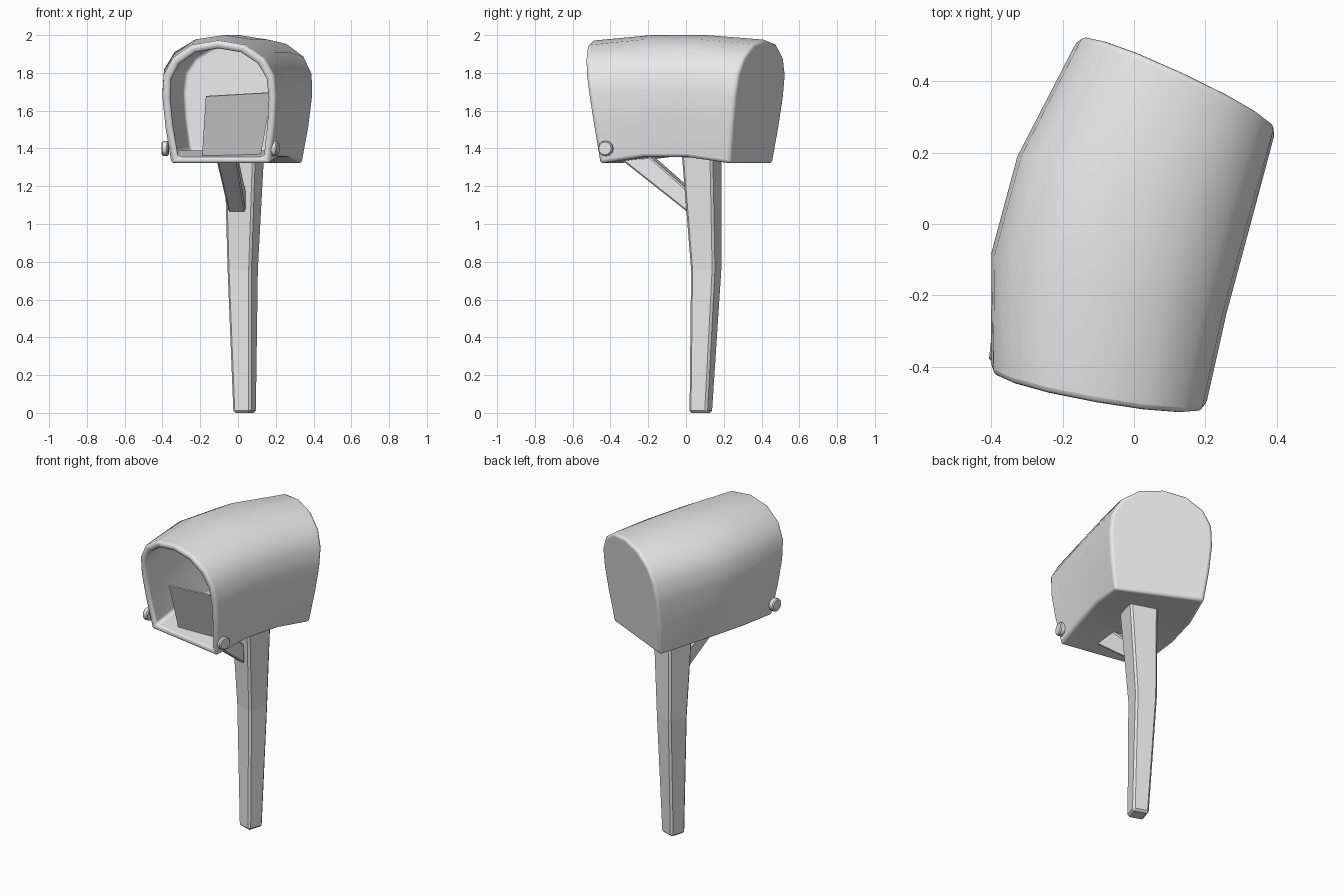
import bpy, bmesh, math
from mathutils import Vector, Matrix

cube = bpy.data.objects.get("Cube")
if cube:
    bpy.data.objects.remove(cube)

grey = bpy.data.materials.new("plain_grey")
grey.use_nodes = True
grey.diffuse_color = (0.8, 0.8, 0.8, 1)
grey.node_tree.nodes["Principled BSDF"].inputs["Base Color"].default_value = (0.8, 0.8, 0.8, 1)


def finish(name, bm, bevel=0, segments=1, smooth=None):
    bmesh.ops.recalc_face_normals(bm, faces=bm.faces)
    mesh = bpy.data.meshes.new(name)
    bm.to_mesh(mesh)
    bm.free()
    mesh.materials.append(grey)
    obj = bpy.data.objects.new(name, mesh)
    bpy.context.collection.objects.link(obj)
    if bevel:
        mod = obj.modifiers.new("Bevel", 'BEVEL')
        mod.width = bevel
        mod.segments = segments
        mod.limit_method = 'ANGLE'
        mod.angle_limit = math.radians(42)
    if smooth:
        bpy.ops.object.select_all(action='DESELECT')
        obj.select_set(True)
        bpy.context.view_layer.objects.active = obj
        bpy.ops.object.shade_smooth_by_angle(angle=math.radians(smooth))
    return obj


def loft(bm, rings):
    """Skin a list of closed rings, capping the first and last."""
    loops = [[bm.verts.new(p) for p in ring] for ring in rings]
    n = len(loops[0])
    for a, b in zip(loops, loops[1:]):
        for i in range(n):
            bm.faces.new((a[i], a[(i + 1) % n], b[(i + 1) % n], b[i]))
    bm.faces.new(loops[0])
    bm.faces.new(loops[-1])


# Arched mailbox body, bent along its length, with an open cavity at the front
HALF = [(0.87, 0), (0.96, 0.3), (1, 0.54), (0.97, 0.72), (0.8, 0.86), (0.46, 0.965)]
PROFILE = HALF + [(0, 1)] + [(-u, v) for u, v in reversed(HALF)]

# centre x, centre y, turn in degrees, half width, bottom, top, lean
STATIONS = [
    (-0.10, -0.46, -10, 0.305, 1.32, 1.97, -0.145),
    (-0.07, -0.165, -14.5, 0.34, 1.355, 2.0, -0.05),
    (0.0, 0.095, -16, 0.34, 1.355, 2.0, 0.04),
    (0.12, 0.39, -25, 0.305, 1.32, 1.975, 0.13),
]


def section(station, wall=0):
    x, y, turn, half, low, high, lean = station
    half, low, high = half - wall, low + wall * 0.8, high - wall
    rot = Matrix.Rotation(math.radians(turn), 3, 'Z')
    ring = []
    for u, v in PROFILE:
        z = low + v * (high - low)
        p = rot @ Vector((u * half, lean * (z - 1.68), 0))
        ring.append((p.x + x, p.y + y, z))
    return ring


bm = bmesh.new()
inner = [section(s, 0.042) for s in reversed(STATIONS[:3])]
outer = [section(s) for s in STATIONS]
loft(bm, inner + outer)
finish("mailbox_body", bm, 0.022, 3, 40)

# Hinge knobs on both sides of the opening
for name, pos, turn in (("left_knob", (0.195, -0.425, 1.4), -14),
                        ("right_knob", (-0.385, -0.345, 1.4), -6)):
    bm = bmesh.new()
    bmesh.ops.create_cone(bm, cap_ends=True, segments=12, radius1=0.04, radius2=0.04, depth=0.035)
    bm.transform(Matrix.Translation(pos) @ Matrix.Rotation(math.radians(turn), 4, 'Z')
                 @ Matrix.Rotation(math.pi / 2, 4, 'Y'))
    finish(name, bm, 0.006, 1, 35)

# Letter leaning in the opening
bm = bmesh.new()
sheet = [Vector(p) for p in ((-0.19, -0.33, 1.36), (0.12, -0.33, 1.36),
                             (0.18, -0.45, 1.695), (-0.17, -0.45, 1.675))]
loft(bm, [sheet, [p + Vector((0, 0.008, 0.003)) for p in sheet]])
finish("letter", bm)

# Tapered, slightly crooked post
bm = bmesh.new()
rings = []
for x, y, z, w in ((0.035, 0.078, 0, 0.1), (0.025, 0.107, 0.76, 0.133), (0.033, 0.083, 1.365, 0.172)):
    rot = Matrix.Rotation(math.radians(-18), 3, 'Z')
    corners = [rot @ Vector((a * w / 2, b * w / 2, 0)) for a, b in ((-1, -1), (1, -1), (1, 1), (-1, 1))]
    rings.append([c + Vector((x, y, z)) for c in corners])
loft(bm, rings)
finish("post", bm, 0.012)

# Diagonal brace between the post and the underside of the box
bm = bmesh.new()
loft(bm, [
    [(-0.05, 0.035, 1.06), (0.04, 0.01, 1.06), (0.04, 0.01, 1.18), (-0.05, 0.035, 1.18)],
    [(-0.115, -0.325, 1.345), (-0.005, -0.35, 1.345), (0.0, -0.19, 1.355), (-0.11, -0.165, 1.355)],
])
finish("brace", bm, 0.008)
